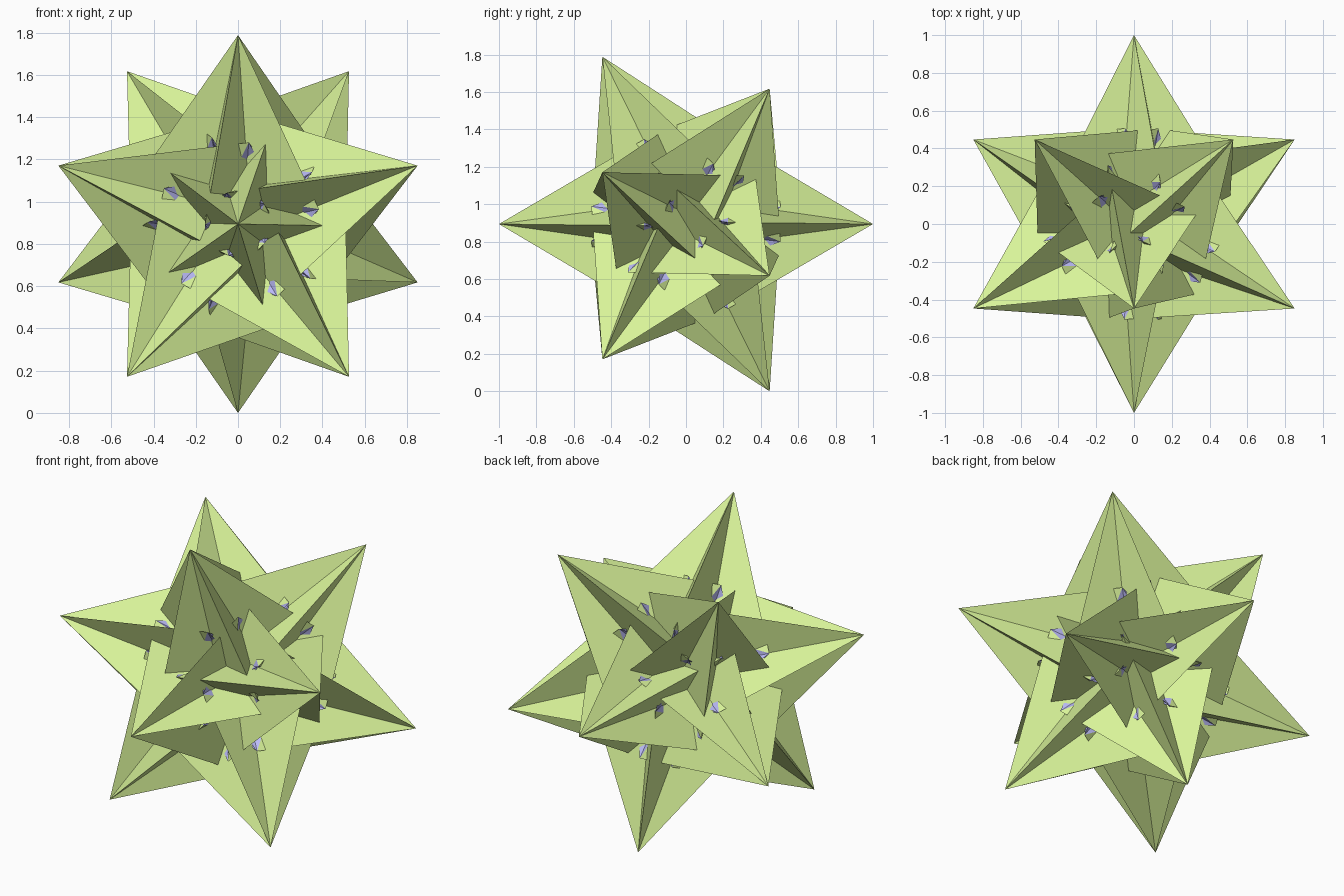
import bpy, math
from itertools import combinations
from mathutils import Vector, Matrix

if "Cube" in bpy.data.objects:
    bpy.data.objects.remove(bpy.data.objects["Cube"])

H = 2 / math.sqrt(5)                 # centre height and ring radius of the tips
EDGE = 0.91270                       # every triangle is equilateral
az = math.radians(-1.046)

# Two five-fold axes generate the whole rotation group
axis_a = Vector((0, -1, 0))
axis_b = Vector((0, -H / 2, H))
turns = [Matrix.Rotation(math.radians(72), 3, a) for a in (axis_a, axis_b)]


def orbit(seed):
    """All copies of a point under the icosahedral rotations."""
    pts, todo = [seed], [seed]
    while todo:
        p = todo.pop()
        for m in turns:
            q = m @ p
            if all((q - o).length > 1e-3 for o in pts):
                pts.append(q)
                todo.append(q)
    return pts


# 12 spike tips and 60 star corners where the spikes end
tips = orbit(axis_a)
corners = orbit(Vector((0.47983 * math.cos(az), -0.22358, 0.47983 * math.sin(az))))
points = tips + corners


def linked(i, j):
    return abs((points[i] - points[j]).length - EDGE) < 1.2e-3


# Triangles join any three points that are one edge length apart
near = {i: {j for j in range(len(points)) if j != i and linked(i, j)}
        for i in range(len(points))}
tris = [(i, j, k) for i in near for j, k in combinations(sorted(near[i]), 2)
        if i < j and k in near[j]]


def build(name, faces, color):
    verts, out = [], []
    for f in faces:
        a, b, c = (points[i] for i in f)
        if (b - a).cross(c - a).dot(a) < 0:      # face outward
            b, c = c, b
        n = len(verts)
        verts += [p + Vector((0, 0, H)) for p in (a, b, c)]
        out.append((n, n + 1, n + 2))
    me = bpy.data.meshes.new(name)
    me.from_pydata(verts, [], out)
    mat = bpy.data.materials.new(name + "_color")
    mat.diffuse_color = color
    mat.use_nodes = True
    mat.node_tree.nodes["Principled BSDF"].inputs["Base Color"].default_value = mat.diffuse_color
    me.materials.append(mat)
    ob = bpy.data.objects.new(name, me)
    bpy.context.collection.objects.link(ob)


# Green five-ridged spikes, and the blue core whose corners peek out
build("star_spikes", [t for t in tris if t[0] < 12], (0.69, 0.9, 0.32, 1))
build("inner_core", [t for t in tris if t[0] >= 12], (0.5, 0.5, 0.95, 1))
